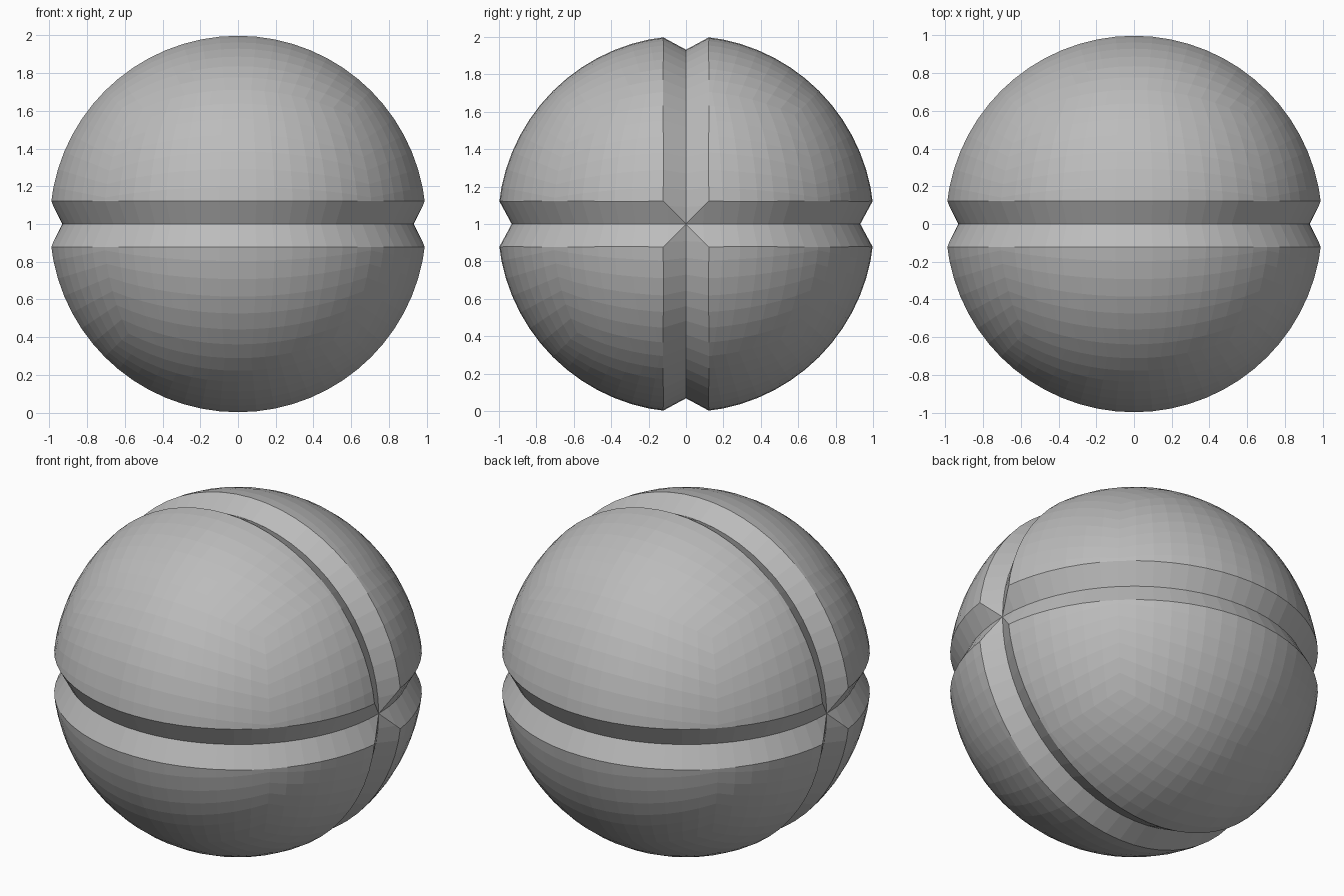
import bpy, bmesh, math
from mathutils import Matrix

if "Cube" in bpy.data.objects:
    bpy.data.objects.remove(bpy.data.objects["Cube"])

R = 1.006          # ball radius
VALLEY = 0.932     # radius at the groove bottom
HALF = 0.123       # half width of the groove at the surface
CENTRE = (0, 0, 1)

grey = bpy.data.materials.new("mid grey")
grey.diffuse_color = (0.5, 0.5, 0.5, 1)
grey.use_nodes = True
grey.node_tree.nodes["Principled BSDF"].inputs["Base Color"].default_value = grey.diffuse_color


def add_object(name, bm):
    bmesh.ops.recalc_face_normals(bm, faces=bm.faces)
    mesh = bpy.data.meshes.new(name)
    bm.to_mesh(mesh)
    bm.free()
    mesh.materials.append(grey)
    obj = bpy.data.objects.new(name, mesh)
    obj.location = CENTRE
    bpy.context.collection.objects.link(obj)
    return obj


# Ball: a cube divided into 16 x 16 quads per side and rounded
bm = bmesh.new()
bmesh.ops.create_cube(bm, size=2)
bmesh.ops.subdivide_edges(bm, edges=bm.edges[:], cuts=15, use_grid_fill=True)
for v in bm.verts:
    v.co = [math.tan(c * math.pi / 4) for c in v.co]
    v.co = v.co.normalized() * R
ball = add_object("grooved_ball", bm)


# Groove cutters: a triangle turned into a ring
def groove_cutter(name, turn, segments=64):
    outer = 1.2
    edge = math.sqrt(R * R - HALF * HALF)
    h = HALF * (outer - VALLEY) / (edge - VALLEY)
    profile = [(VALLEY, 0), (outer, h), (outer, -h)]
    bm = bmesh.new()
    rings = []
    for i in range(segments):
        a = 2 * math.pi * i / segments
        rings.append([bm.verts.new((r * math.cos(a), r * math.sin(a), z)) for r, z in profile])
    for i in range(segments):
        a, b = rings[i], rings[(i + 1) % segments]
        for j in range(3):
            k = (j + 1) % 3
            bm.faces.new((a[j], b[j], b[k], a[k]))
    bm.transform(Matrix.Rotation(turn, 4, 'X'))
    cutter = add_object(name, bm)
    cutter.hide_render = True
    return cutter


# Level groove and upright groove, crossing on the left and right
for name, turn in (("level_groove_cutter", 0), ("upright_groove_cutter", math.pi / 2)):
    cutter = groove_cutter(name, turn)
    mod = ball.modifiers.new(name, 'BOOLEAN')
    mod.operation = 'DIFFERENCE'
    mod.solver = 'EXACT'
    mod.object = cutter
    bpy.context.view_layer.objects.active = ball
    bpy.ops.object.modifier_apply(modifier=mod.name)
    bpy.data.objects.remove(cutter)
